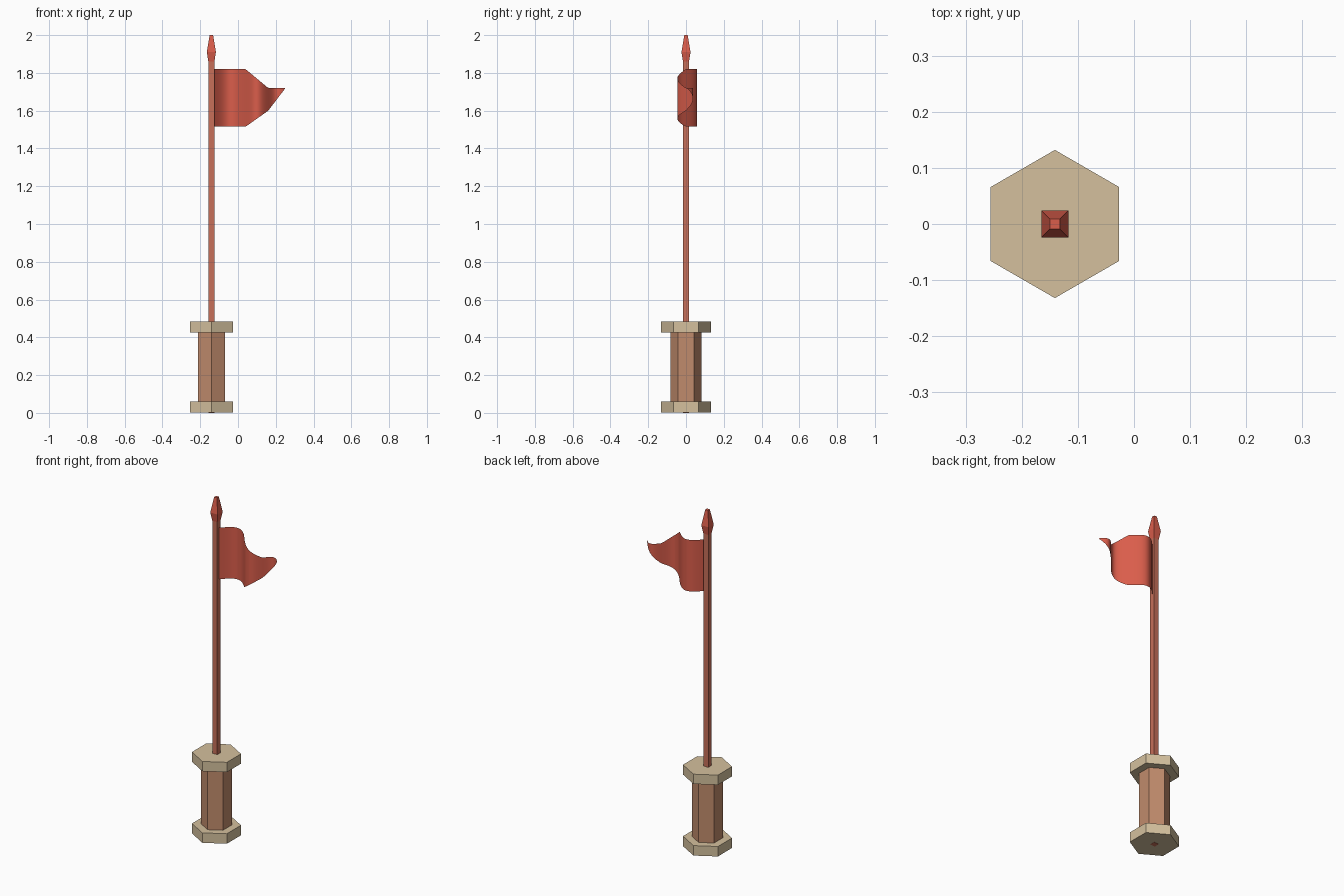
import bpy, bmesh, math

cube = bpy.data.objects.get("Cube")
if cube:
    bpy.data.objects.remove(cube, do_unlink=True)

POLE_X = -0.141


def material(name, color):
    mat = bpy.data.materials.new(name)
    mat.use_nodes = True
    mat.diffuse_color = (*color, 1)
    mat.node_tree.nodes["Principled BSDF"].inputs["Base Color"].default_value = (*color, 1)
    return mat


tan = material("tan stone", (0.66, 0.53, 0.34))
brown = material("brown wood", (0.53, 0.26, 0.15))
pole_red = material("reddish wood", (0.57, 0.16, 0.10))
red = material("red cloth", (0.70, 0.11, 0.07))


def add_object(name, bm, mat):
    mesh = bpy.data.meshes.new(name)
    bm.to_mesh(mesh)
    bm.free()
    mesh.materials.append(mat)
    obj = bpy.data.objects.new(name, mesh)
    bpy.context.collection.objects.link(obj)
    return obj


def lathe(name, sides, turn, profile, mat):
    """Stack regular polygon rings given as (radius, height) and cap the ends."""
    bm = bmesh.new()
    rings = []
    for radius, z in profile:
        angles = [turn + math.tau * i / sides for i in range(sides)]
        rings.append([bm.verts.new((POLE_X + radius * math.cos(a), radius * math.sin(a), z))
                      for a in angles])
    for low, high in zip(rings, rings[1:]):
        for i in range(sides):
            j = (i + 1) % sides
            bm.faces.new((low[i], low[j], high[j], high[i]))
    bm.faces.new(rings[0][::-1])
    bm.faces.new(rings[-1])
    return add_object(name, bm, mat)


# Hexagonal handle with a slab at each end
HEX = math.pi / 2
lathe("bottom_slab", 6, HEX, [(0.132, 0.001), (0.132, 0.06)], tan)
lathe("handle", 6, HEX, [(0.083, 0.06), (0.083, 0.425)], brown)
lathe("top_slab", 6, HEX, [(0.132, 0.425), (0.132, 0.483)], tan)

# Square pole and pointed finial
SQUARE, DIAG = math.pi / 4, math.sqrt(2)
lathe("pole", 4, SQUARE, [(0.016 * DIAG, 0), (0.016 * DIAG, 1.86)], pole_red)
lathe("finial", 4, SQUARE,
      [(0.016 * DIAG, 1.86), (0.024 * DIAG, 1.91), (0.009 * DIAG, 2.0)], red)


# Waving pennant
def interpolate(points, x):
    for (x0, v0), (x1, v1) in zip(points, points[1:]):
        if x <= x1:
            return v0 + (v1 - v0) * (x - x0) / (x1 - x0)
    return points[-1][1]


def wave(x):
    """Three half waves, alternating backward and forward."""
    for start, end, height in ((-0.127, 0.04, 0.058), (0.04, 0.16, -0.046), (0.16, 0.256, 0.038)):
        if x <= end:
            return height * math.sin(math.pi * (x - start) / (end - start))
    return 0


TOP = [(-0.127, 1.82), (0.04, 1.82), (0.16, 1.72), (0.25, 1.72)]
BOTTOM = [(-0.127, 1.515), (0.04, 1.515), (0.16, 1.60), (0.25, 1.718)]
STEPS = 48
bm = bmesh.new()
columns = []
for i in range(STEPS + 1):
    x = -0.127 + 0.377 * i / STEPS
    columns.append([bm.verts.new((x, wave(x), interpolate(edge, x))) for edge in (BOTTOM, TOP)])
for a, b in zip(columns, columns[1:]):
    bm.faces.new((a[0], b[0], b[1], a[1]))
for face in bm.faces:
    face.smooth = True
add_object("pennant", bm, red)
